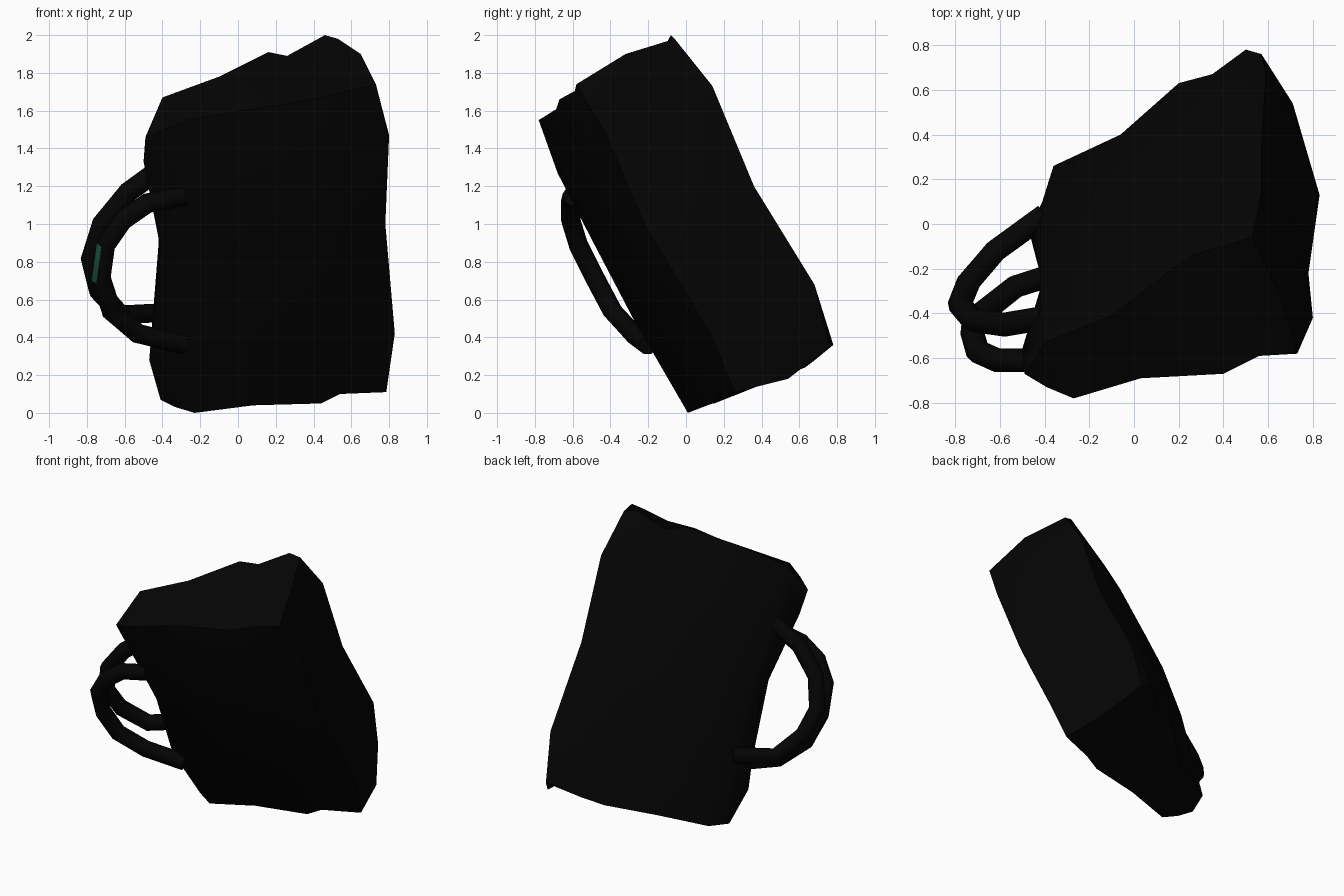
import bpy, bmesh, math
from mathutils import Vector as V

if "Cube" in bpy.data.objects:
    bpy.data.objects.remove(bpy.data.objects["Cube"])


def material(name, rgb):
    m = bpy.data.materials.new(name)
    m.diffuse_color = (*rgb, 1)
    m.use_nodes = True
    m.node_tree.nodes["Principled BSDF"].inputs["Base Color"].default_value = m.diffuse_color
    return m


black = material("black fabric", (0.0013, 0.0013, 0.0013))
teal = material("teal patch", (0.012, 0.088, 0.058))


def finish(name, bm):
    bmesh.ops.recalc_face_normals(bm, faces=bm.faces)
    me = bpy.data.meshes.new(name)
    bm.to_mesh(me)
    bm.free()
    me.materials.append(black)
    me.materials.append(teal)
    ob = bpy.data.objects.new(name, me)
    bpy.context.collection.objects.link(ob)
    bpy.context.view_layer.objects.active = ob
    ob.select_set(True)
    bpy.ops.object.shade_smooth_by_angle(angle=math.radians(55))
    ob.select_set(False)
    return ob


def column(*pts):
    return [V(p) for p in pts]


def between(a, b, t, top, bottom, push, amount):
    """Column part way between two corner columns, puffed outward, with its own rim points."""
    inner = [p.lerp(q, t) + V(push) * amount * k
             for p, q, k in zip(a[1:-1], b[1:-1], (.8, 1, .75))]
    return [V(top)] + inner + [V(bottom)]


# Vertical edges of the leaning bag, top to bottom
front_l = column((-.27, -.78, 1.55), (-.28, -.68, 1.27), (-.29, -.5, .92), (-.29, -.28, .5), (-.23, .01, 0))
front_r = column((.73, -.58, 1.74), (.8, -.42, 1.47), (.78, -.22, 1.0), (.83, .13, .42), (.785, .26, .11))
back_r = column((.53, -.06, 1.98), (.57, .14, 1.73), (.57, .36, 1.2), (.59, .68, .68), (.57, .76, .35))
back_l = column((-.4, -.53, 1.67), (-.42, -.36, 1.27), (-.42, -.12, .9), (-.42, .06, .5), (-.36, .26, .1))
left = column((-.49, -.67, 1.46), (-.5, -.56, 1.33), (-.41, -.26, .87), (-.47, -.03, .28), (-.41, .1, .07))
FRONT, BACK, RIGHT, LEFT = (.45, -.78, -.43), (-.45, .78, .43), (.85, .45, .2), (-.6, -.75, -.2)
columns = [
    front_l,
    between(front_l, front_r, .31, (.03, -.69, 1.6), (.08, .08, .04), FRONT, .07),
    between(front_l, front_r, .66, (.4, -.67, 1.66), (.44, .15, .05), FRONT, .08),
    between(front_l, front_r, .82, (.56, -.59, 1.7), (.54, .17, .1), FRONT, .06),
    front_r,
    between(front_r, back_r, .5, (.65, -.32, 1.9), (.71, .54, .18), RIGHT, .04),
    back_r,
    between(back_r, back_l, .08, (.46, -.08, 2), (.5, .78, .36), BACK, .03),
    between(back_r, back_l, .24, (.26, -.14, 1.89), (.35, .67, .27), BACK, .08),
    between(back_r, back_l, .42, (.16, -.21, 1.91), (.2, .63, .24), BACK, .11),
    between(back_r, back_l, .68, (-.1, -.41, 1.78), (-.06, .4, .15), BACK, .1),
    back_l,
    left,
    between(left, front_l, .5, (-.39, -.73, 1.5), (-.33, .05, .03), LEFT, .03),
]

# Bag body: side walls, then top and bottom panels
bm = bmesh.new()
grid = [[bm.verts.new(p) for p in c] for c in columns]
for i in range(len(grid)):
    a, b = grid[i], grid[(i + 1) % len(grid)]
    for j in range(len(a) - 1):
        bm.faces.new((a[j], b[j], b[j + 1], a[j + 1]))
for j in (0, -1):
    for panel in ((0, 1, 10, 11), (1, 2, 9, 10), (2, 3, 8, 9), (3, 4, 5, 6, 7, 8), (0, 11, 12, 13)):
        bm.faces.new([grid[i][j] for i in panel])
finish("bag_body", bm)


def handle(name, pts, r=.054, sides=8, patch=False):
    """Round strap swept along a bowed path."""
    pts = [V(p) for p in pts]
    n = (pts[len(pts) // 2] - pts[0]).cross(pts[-1] - pts[0]).normalized()
    bm = bmesh.new()
    rings = []
    for i, p in enumerate(pts):
        t = (pts[min(i + 1, len(pts) - 1)] - pts[max(i - 1, 0)]).normalized()
        out = t.cross(n).normalized()
        side = out.cross(t)
        rings.append([bm.verts.new(p + r * (math.cos(a) * out + math.sin(a) * side))
                      for a in (2 * math.pi * (k + .12) / sides for k in range(sides))])
    for a, b in zip(rings, rings[1:]):
        for k in range(sides):
            m = (k + 1) % sides
            bm.faces.new((a[k], a[m], b[m], b[k]))
    bm.faces.new(rings[0])
    bm.faces.new(rings[-1])
    bmesh.ops.recalc_face_normals(bm, faces=bm.faces)
    # Small coloured patch on the outer front of the grip
    if patch:
        mid = [f for f in bm.faces if .7 < f.calc_center_median().z < .9]
        max(mid, key=lambda f: f.normal.dot(V((-.83, -.56, 0)))).material_index = 1
    finish(name, bm)


handle("front_handle", [(-.28, -.6, 1.15), (-.48, -.61, 1.11), (-.61, -.61, 1.02), (-.7, -.57, .89),
                        (-.725, -.48, .71), (-.67, -.39, .54), (-.53, -.28, .42), (-.28, -.2, .36)],
       patch=True)
handle("back_handle", [(-.4, -.42, 1.3), (-.58, -.45, 1.17), (-.72, -.43, 1.0), (-.78, -.36, .81),
                       (-.74, -.26, .65), (-.62, -.12, .52), (-.4, .04, .53)])
